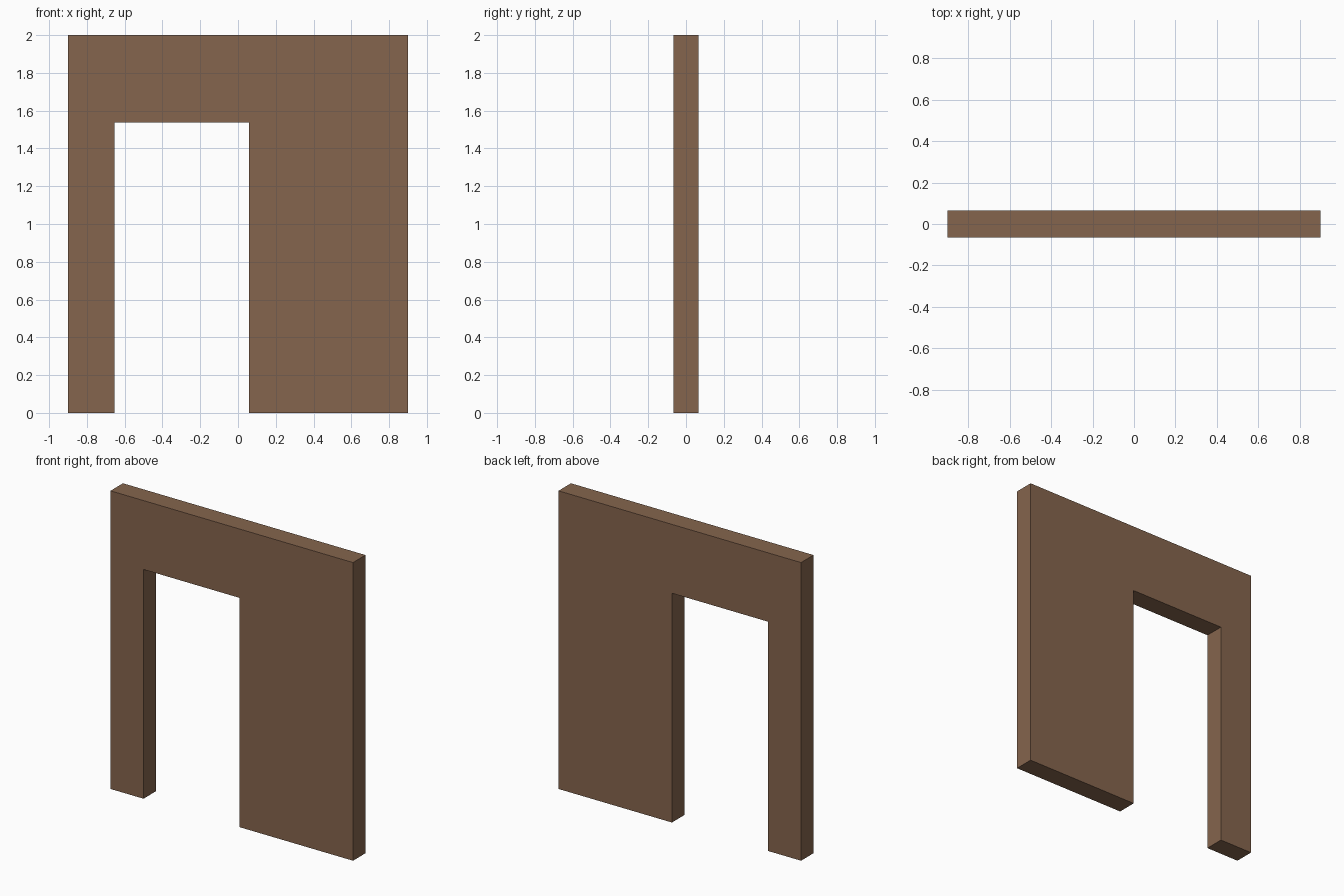
import bpy, bmesh

if "Cube" in bpy.data.objects:
    bpy.data.objects.remove(bpy.data.objects["Cube"])

W, T, H = 0.90, 0.066, 2.0            # half width, half thickness, height
L, R, TOP = -0.655, 0.058, 1.538      # doorway left, right and top

# Wall outline with the doorway notched out of the bottom edge
outline = [(-W, 0), (L, 0), (L, TOP), (R, TOP), (R, 0), (W, 0), (W, H), (-W, H)]

bm = bmesh.new()
front = bm.faces.new([bm.verts.new((x, -T, z)) for x, z in outline])
ext = bmesh.ops.extrude_face_region(bm, geom=[front], use_keep_orig=True)
bmesh.ops.translate(bm, vec=(0, 2 * T, 0),
                    verts=[g for g in ext["geom"] if isinstance(g, bmesh.types.BMVert)])
bmesh.ops.recalc_face_normals(bm, faces=bm.faces)

mesh = bpy.data.meshes.new("doorway_wall")
bm.to_mesh(mesh)
bm.free()

# Brown wall material
brown = bpy.data.materials.new("brown")
brown.diffuse_color = (0.235, 0.130, 0.075, 1)
brown.use_nodes = True
brown.node_tree.nodes["Principled BSDF"].inputs["Base Color"].default_value = brown.diffuse_color
mesh.materials.append(brown)

wall = bpy.data.objects.new("doorway_wall", mesh)
bpy.context.collection.objects.link(wall)
